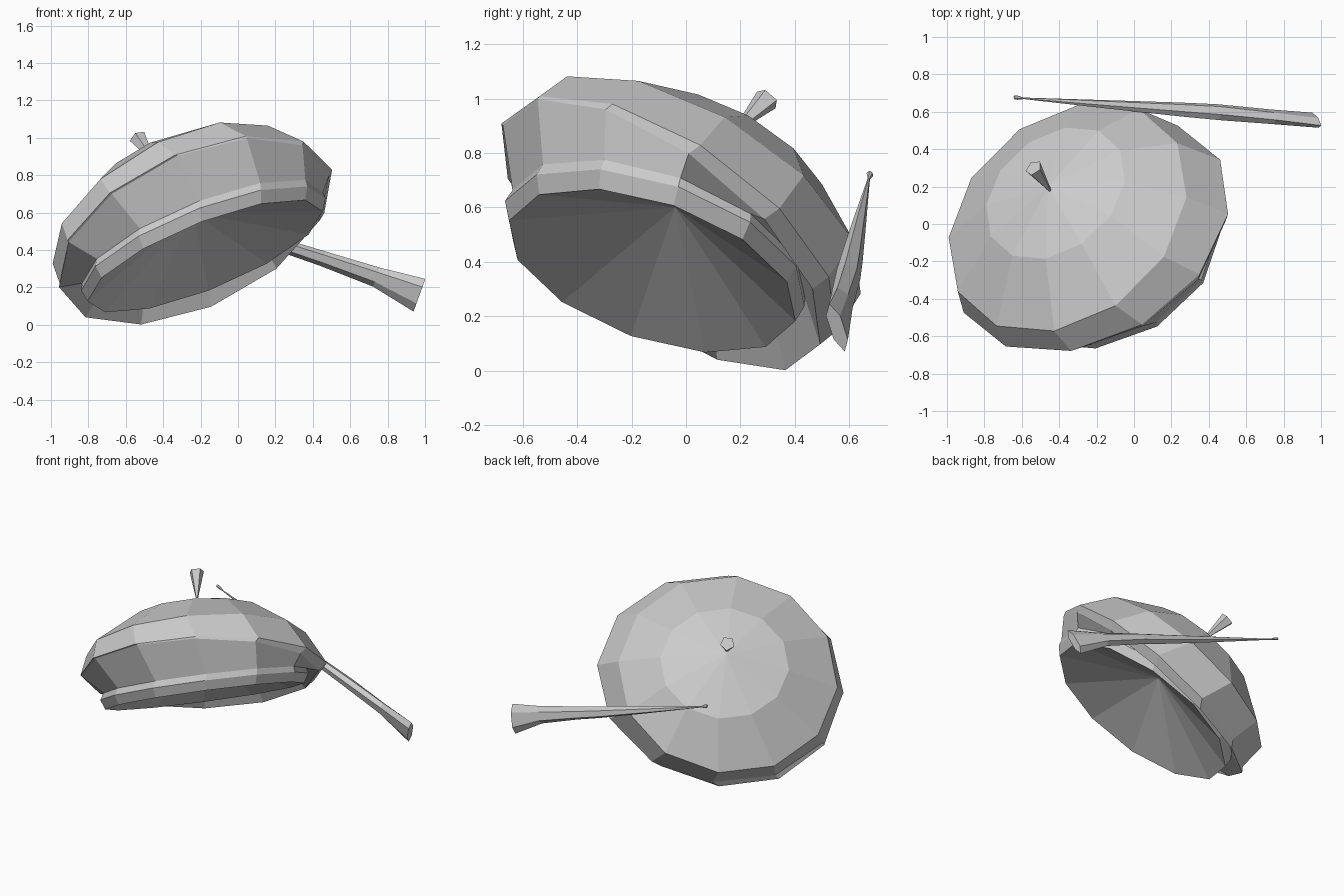
import bpy, bmesh
from math import cos, sin, pi
from mathutils import Vector as V

if "Cube" in bpy.data.objects:
    bpy.data.objects.remove(bpy.data.objects["Cube"])


def loft(name, rings, sides, start=None, end=None):
    """Skin elliptical rings (centre, u, v); close ends with an apex or a flat cap."""
    bm = bmesh.new()
    loops = []
    for c, u, v in rings:
        loops.append([bm.verts.new(V(c) + V(u) * cos(2 * pi * i / sides)
                                   + V(v) * sin(2 * pi * i / sides)) for i in range(sides)])
    for a, b in zip(loops, loops[1:]):
        for i in range(sides):
            j = (i + 1) % sides
            bm.faces.new((a[i], a[j], b[j], b[i]))
    for loop, apex in ((loops[0], start), (loops[-1], end)):
        if apex is None:
            bm.faces.new(loop)
            continue
        p = bm.verts.new(apex)
        for i in range(sides):
            bm.faces.new((loop[i], loop[(i + 1) % sides], p))
    bmesh.ops.recalc_face_normals(bm, faces=bm.faces)
    me = bpy.data.meshes.new(name)
    bm.to_mesh(me)
    bm.free()
    ob = bpy.data.objects.new(name, me)
    bpy.context.collection.objects.link(ob)
    return ob


# Tilted, slouching cap: hollow underside, band, drooping lip, puffed side, crown
cap_rings = [
    ((-.176, -.124, .367), (.535, -.195, .30), (-.33, -.495, .04)),   # opening
    ((-.185, -.115, .43), (.555, -.20, .31), (-.345, -.52, .045)),    # band edge
    ((-.19, -.10, .465), (.55, -.20, .31), (-.335, -.505, .05)),      # band top
    ((-.235, -.09, .50), (.58, -.205, .46), (-.44, -.555, .20)),      # drooping lip
    ((-.225, -.065, .525), (.575, -.205, .455), (-.46, -.59, .18)),   # lower puff
    ((-.355, .035, .63), (.515, -.21, .435), (-.38, -.58, .15)),      # upper puff
    ((-.42, .165, .775), (.295, -.12, .24), (-.23, -.335, .09)),      # crown
]
loft("cap", cap_rings, 12, start=(-.24, -.04, .60), end=(-.46, .20, .865))


# Little stalk flaring toward its tip
def stalk_ring(p, r):
    axis = V((-.42, .52, .60)).normalized()
    u = axis.orthogonal().normalized()
    return p, u * r, axis.cross(u) * r


loft("cap_stalk", [stalk_ring((-.45, .18, .88), .008),
                   stalk_ring((-.537, .30, 1.0), .048)], 5)

# Long tapering brush with a wide end and a tiny knob: x, y, z, height, depth
stations = [(.97, .555, .158, .095, .03), (.74, .573, .255, .055, .036),
            (.45, .598, .355, .042, .042), (.25, .612, .42, .037, .037),
            (-.15, .640, .555, .022, .022), (-.59, .672, .705, .004, .004),
            (-.625, .676, .72, .012, .012), (-.64, .677, .725, .010, .010)]
loft("brush_stick", [((x, y, z), (.33 * h, -.3 * h, .92 * h), (0, d, 0))
                     for x, y, z, h, d in stations], 6)
